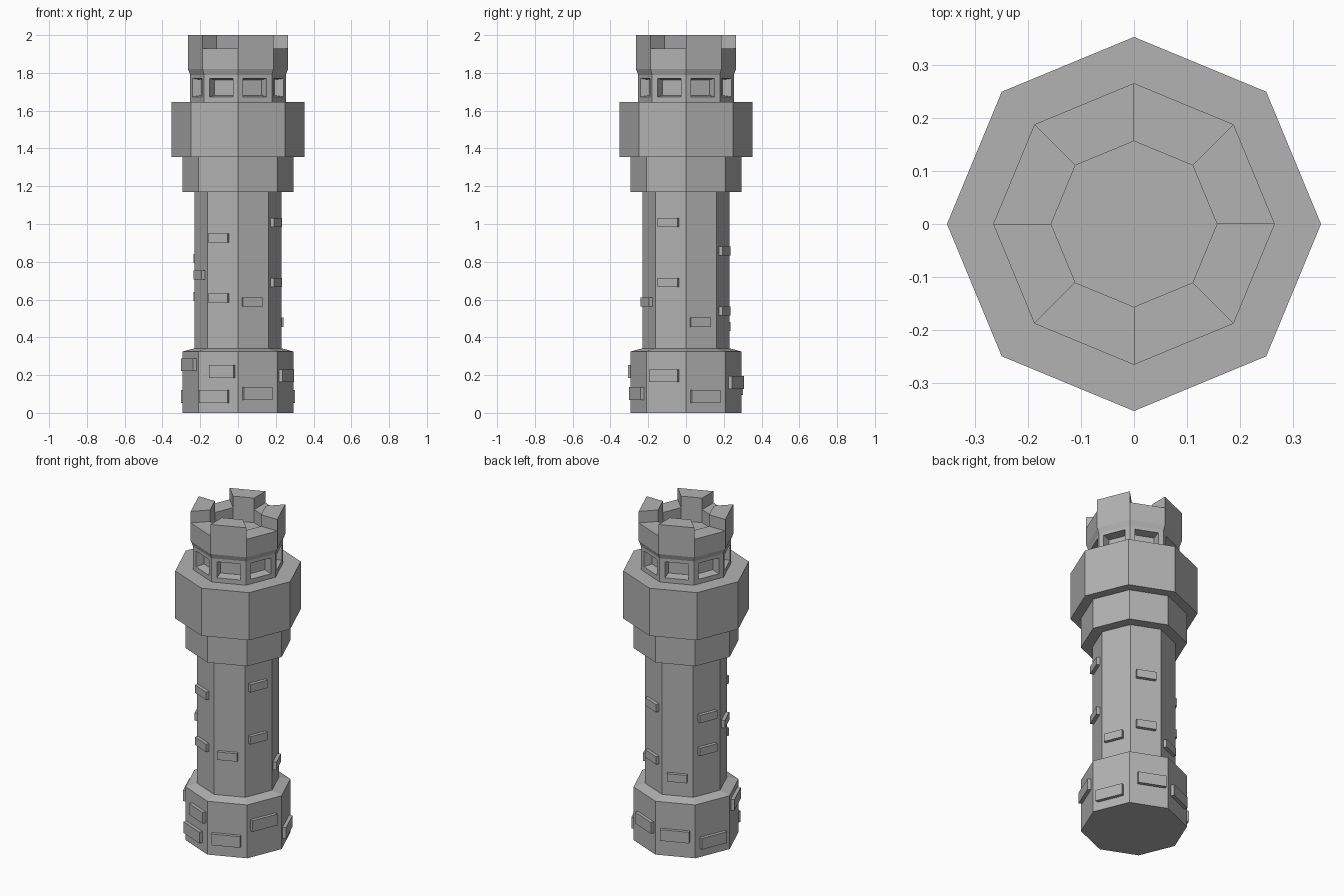
import bpy, bmesh
from math import sin, cos, pi
from mathutils import Matrix, Vector

if "Cube" in bpy.data.objects:
    bpy.data.objects.remove(bpy.data.objects["Cube"])

stone = bpy.data.materials.new("grey stone")
stone.use_nodes = True
GREY = (0.45, 0.45, 0.45, 1)
stone.diffuse_color = GREY
stone.node_tree.nodes["Principled BSDF"].inputs["Base Color"].default_value = GREY

SIDES = 8
STEP = 2 * pi / SIDES
APOTHEM = cos(STEP / 2)


def finish(bm, name):
    bmesh.ops.recalc_face_normals(bm, faces=bm.faces)
    mesh = bpy.data.meshes.new(name)
    bm.to_mesh(mesh)
    bm.free()
    mesh.materials.append(stone)
    obj = bpy.data.objects.new(name, mesh)
    bpy.context.collection.objects.link(obj)
    return obj


def octagon_stack(profile):
    """Closed eight-sided solid from (radius, height) pairs; also returns its bands of faces."""
    bm = bmesh.new()
    rings = [[bm.verts.new((r * cos(k * STEP), r * sin(k * STEP), z)) for k in range(SIDES)]
             for r, z in profile]
    bands = []
    for low, high in zip(rings, rings[1:]):
        bands.append([bm.faces.new((low[k], low[(k + 1) % SIDES], high[(k + 1) % SIDES], high[k]))
                      for k in range(SIDES)])
    bm.faces.new(rings[0][::-1])
    bm.faces.new(rings[-1])
    bmesh.ops.recalc_face_normals(bm, faces=bm.faces)
    return bm, bands


# Plain octagonal tiers
tiers = {
    "base": [(0.294, 0), (0.294, 0.325), (0.23, 0.342)],
    "shaft": [(0.23, 0.342), (0.23, 1.17)],
    "collar": [(0.294, 1.17), (0.294, 1.355)],
    "gallery": [(0.352, 1.355), (0.352, 1.645)],
}
for name, profile in tiers.items():
    finish(octagon_stack(profile)[0], name)

# Lantern room with flared parapet and sunken roof; the window band is the second one
bm, bands = octagon_stack([(0.253, 1.645), (0.253, 1.672), (0.253, 1.772), (0.253, 1.79),
                           (0.265, 1.82), (0.265, 1.93), (0.156, 1.93), (0.156, 1.85)])

# Alternate merlons rise from the parapet top
for face in bands[5][0::2]:
    raised = bmesh.ops.extrude_face_region(bm, geom=[face])["geom"]
    bmesh.ops.translate(bm, vec=(0, 0, 0.07),
                        verts=[v for v in raised if isinstance(v, bmesh.types.BMVert)])
    bm.faces.remove(face)

# Recessed windows: cut the jambs, then push a tapered panel inward
for face in bands[1]:
    normal = face.normal.copy()
    centre = face.calc_center_median()
    across = Vector((0, 0, 1)).cross(normal)
    corners = list(face.verts)

    def loop(half_width, half_height, depth):
        points = []
        for v in corners:
            side = 1 if (v.co - centre).dot(across) > 0 else -1
            up = 1 if v.co.z > centre.z else -1
            points.append(bm.verts.new(centre + across * side * half_width
                                       + Vector((0, 0, up * half_height)) - normal * depth))
        return points

    outer = loop(0.067, 0.0485, 0)
    inner = loop(0.059, 0.041, 0.05)
    for a, b in ((corners, outer), (outer, inner)):
        for k in range(4):
            j = (k + 1) % 4
            bm.faces.new((a[k], a[j], b[j], b[k]))
    bm.faces.new(inner)
    bm.faces.remove(face)
finish(bm, "lantern_room")


def raised_bricks(name, radius, size, layout):
    """Blocks standing proud of the wall: (side, sideways offset, height, length scale)."""
    bm = bmesh.new()
    proud = 0.02
    for side, offset, z, scale in layout:
        place = (Matrix.Rotation((side + 0.5) * STEP, 4, "Z")
                 @ Matrix.Translation((radius * APOTHEM, offset, z))
                 @ Matrix.Diagonal((2 * proud, size[0] * scale, size[1], 1)))
        bmesh.ops.create_cube(bm, size=1, matrix=place)
    finish(bm, name)


# Raised stones, sides counted anticlockwise from +x
raised_bricks("base_bricks", 0.294, (0.163, 0.068), [
    (0, -0.005, 0.087, 1), (1, 0.015, 0.16, 1), (2, 0, 0.13, 1), (3, 0, 0.087, 1),
    (4, 0, 0.255, 1), (5, -0.02, 0.087, 1), (5, 0.025, 0.22, 0.86),
    (6, -0.005, 0.103, 1), (7, -0.01, 0.197, 1)])
raised_bricks("shaft_bricks", 0.23, (0.113, 0.048), [
    (0, -0.01, 0.48, 1), (1, 0, 0.54, 1), (1, 0, 0.858, 1), (2, 0, 0.457, 1),
    (3, 0, 0.617, 1), (3, 0, 0.817, 1), (4, 0, 0.73, 1),
    (5, -0.02, 0.608, 1), (5, -0.02, 0.926, 1),
    (6, -0.01, 0.588, 1), (7, -0.01, 0.69, 1), (7, -0.01, 1.007, 1)])
